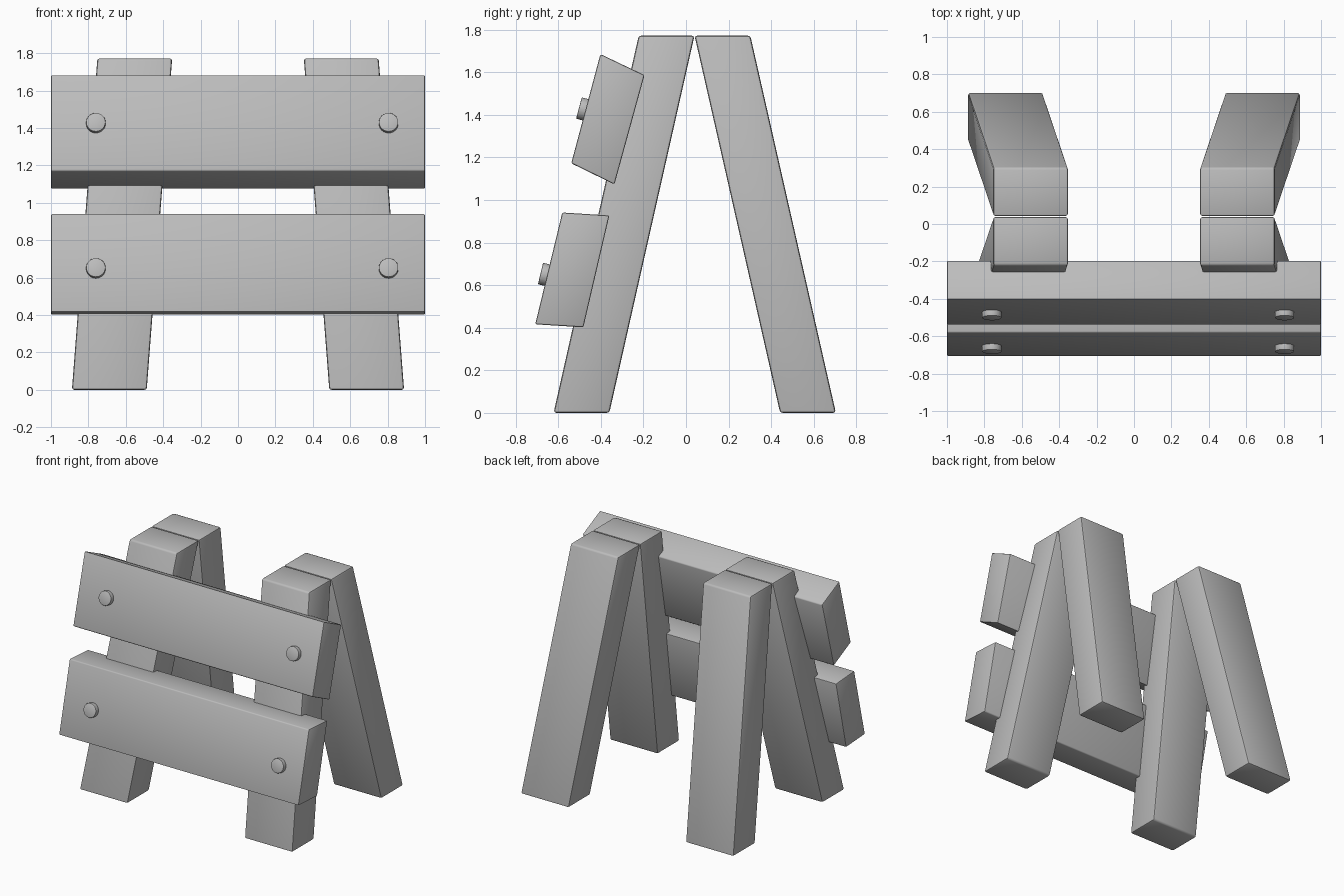
import bpy, bmesh, math
from mathutils import Vector

cube = bpy.data.objects.get("Cube")
if cube:
    bpy.data.objects.remove(cube, do_unlink=True)

grey = bpy.data.materials.new("plain grey")
grey.use_nodes = True
grey.diffuse_color = (0.5, 0.5, 0.5, 1)
grey.node_tree.nodes["Principled BSDF"].inputs["Base Color"].default_value = (0.5, 0.5, 0.5, 1)


def finish(name, bm, bevel):
    """Turn a bmesh into a smooth, softly bevelled object."""
    bmesh.ops.recalc_face_normals(bm, faces=bm.faces)
    bmesh.ops.bevel(bm, geom=list(bm.edges), offset=bevel, segments=2,
                    profile=0.5, affect='EDGES')
    mesh = bpy.data.meshes.new(name)
    bm.to_mesh(mesh)
    bm.free()
    mesh.materials.append(grey)
    obj = bpy.data.objects.new(name, mesh)
    bpy.context.collection.objects.link(obj)
    bpy.ops.object.select_all(action='DESELECT')
    obj.select_set(True)
    bpy.context.view_layer.objects.active = obj
    bpy.ops.object.shade_smooth_by_angle(angle=math.radians(40))
    return obj


def beam(name, ring_a, ring_b, bevel):
    """Four-sided bar between two matching end loops."""
    bm = bmesh.new()
    a = [bm.verts.new(p) for p in ring_a]
    b = [bm.verts.new(p) for p in ring_b]
    bm.faces.new(a)
    bm.faces.new(b[::-1])
    for i in range(4):
        j = (i + 1) % 4
        bm.faces.new((a[i], b[i], b[j], a[j]))
    return finish(name, bm, bevel)


# Splayed legs, two A-shaped pairs
LEG_W, LEG_D, HEIGHT = 0.40, 0.262, 1.772


def leg_ring(side, x, y, z):
    return [(side * (x + dx * LEG_W), y + dy * LEG_D, z)
            for dx, dy in ((0, 0), (1, 0), (1, 1), (0, 1))]


for side, label in ((1, "left"), (-1, "right")):
    for part, foot_y, top_y in (("front", -0.622, -0.222), ("back", 0.442, 0.04)):
        beam(f"{part}_leg_{label}", leg_ring(side, 0.488, foot_y, 0),
             leg_ring(side, 0.352, top_y, HEIGHT), 0.013)

# Tilted planks: (y, z) profiles starting at the upper front edge
planks = {
    "upper": ((-0.402, 1.685), (-0.195, 1.586), (-0.336, 1.073), (-0.539, 1.172)),
    "lower": ((-0.581, 0.941), (-0.360, 0.927), (-0.482, 0.402), (-0.708, 0.416)),
}
for label, profile in planks.items():
    beam(f"{label}_plank", [(-1, y, z) for y, z in profile],
         [(1, y, z) for y, z in profile], 0.008)

    # Round bolt heads standing out of the plank's front face
    top, bottom = Vector((0, *profile[0])), Vector((0, *profile[3]))
    along = (bottom - top).normalized()
    out = Vector((0, along.z, -along.y))
    middle = top.lerp(bottom, 0.51 if label == "upper" else 0.56)
    for x, side in ((0.805, "left"), (-0.76, "right")):
        bm = bmesh.new()
        bmesh.ops.create_cone(bm, cap_ends=True, segments=24,
                              radius1=0.052, radius2=0.052, depth=0.06)
        bolt = finish(f"{label}_bolt_{side}", bm, 0.004)
        bolt.rotation_euler = out.to_track_quat('Z', 'Y').to_euler()
        bolt.location = middle + out * 0.002 + Vector((x, 0, 0))
